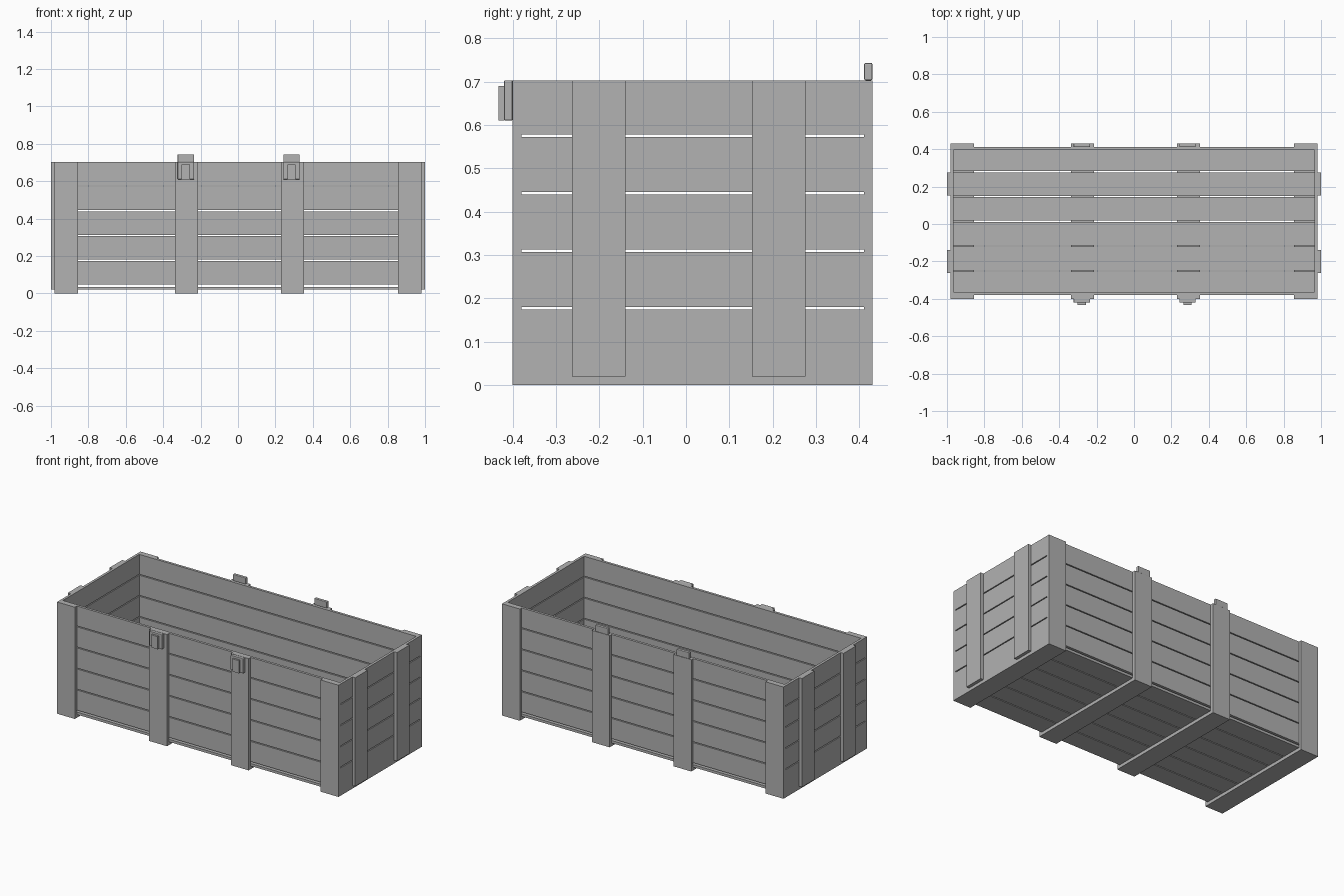
import bpy
import bmesh
from mathutils import Vector

if "Cube" in bpy.data.objects:
    bpy.data.objects.remove(bpy.data.objects["Cube"], do_unlink=True)

grey = bpy.data.materials.new("plain grey")
grey.use_nodes = True
colour = (0.445, 0.445, 0.445, 1)
grey.diffuse_color = colour
grey.node_tree.nodes["Principled BSDF"].inputs["Base Color"].default_value = colour


def finish(name, bm):
    mesh = bpy.data.meshes.new(name)
    bm.to_mesh(mesh)
    bm.free()
    mesh.materials.append(grey)
    ob = bpy.data.objects.new(name, mesh)
    bpy.context.scene.collection.objects.link(ob)
    return ob


def box(name, x, y, z):
    """Box from (low, high) ranges on each axis."""
    bm = bmesh.new()
    bmesh.ops.create_cube(bm, size=1)
    spans = (x, y, z)
    for v in bm.verts:
        v.co = Vector([(s[0] + s[1]) / 2 + c * (s[1] - s[0]) for s, c in zip(spans, v.co)])
    return finish(name, bm)


def soften(ob, width):
    mod = ob.modifiers.new("soft edges", "BEVEL")
    mod.width = width
    mod.segments = 2


TOP, FLOOR = 0.703, 0.02
END, WALL = 0.98, 0.016
FRONT, BACK = -0.38, 0.411          # outer faces of the long walls
FRONT_OUT, BACK_OUT = -0.40, 0.43   # outer faces of the uprights
PITCH, GAP = 0.1325, 0.006

# Floor planks
inner = END - WALL
for i in range(6):
    y = FRONT + i * PITCH
    y1 = BACK if i == 5 else y + PITCH - GAP
    box(f"floor_plank_{i + 1}", (-inner, inner), (y, y1), (FLOOR, FLOOR + WALL))

# Wall planks, the lowest end plank reaching down past the floor
for i in range(5):
    z = 0.048 + i * PITCH
    z1 = TOP if i == 4 else z + PITCH - GAP
    box(f"front_plank_{i + 1}", (-inner, inner), (FRONT, FRONT + WALL), (z, z1))
    box(f"back_plank_{i + 1}", (-inner, inner), (BACK - WALL, BACK), (z, z1))
    low = FLOOR if i == 0 else z
    for side, s in (("left", 1), ("right", -1)):
        box(f"{side}_end_plank_{i + 1}", sorted((s * inner, s * END)), (FRONT, BACK), (low, z1))

# Uprights on the long walls, joined by runners under the floor
for i, x in enumerate((-0.98, -0.338, 0.23, 0.856)):
    span = (x, x + 0.124)
    box(f"front_upright_{i + 1}", span, (FRONT_OUT, FRONT), (0, TOP))
    box(f"back_upright_{i + 1}", span, (BACK, BACK_OUT), (0, TOP))
    box(f"runner_{i + 1}", span, (FRONT, BACK), (0, FLOOR))

# Battens on the ends
for side, s in (("left", 1), ("right", -1)):
    for name, y in (("front", -0.263), ("back", 0.152)):
        box(f"{side}_{name}_batten", sorted((s * END, s)), (y, y + 0.124), (FLOOR, TOP))


def ring(name, x, y, z):
    """Square loop with an open middle, made by insetting the front and back."""
    bm = bmesh.new()
    bar = 0.008
    outer = [(x[0], z[0]), (x[1], z[0]), (x[1], z[1] - bar), (x[1] - bar, z[1]),
             (x[0] + bar, z[1]), (x[0], z[1] - bar)]
    face = bm.faces.new([bm.verts.new((px, y[0], pz)) for px, pz in outer])
    bmesh.ops.inset_region(bm, faces=[face], thickness=bar)
    bm.faces.remove(face)
    rim = bm.faces[:]
    new = bmesh.ops.extrude_face_region(bm, geom=rim, use_keep_orig=True)["geom"]
    moved = [g for g in new if isinstance(g, bmesh.types.BMVert)]
    bmesh.ops.translate(bm, verts=moved, vec=(0, y[1] - y[0], 0))
    bmesh.ops.recalc_face_normals(bm, faces=bm.faces)
    finish(name, bm)


# Latches at the front, catch tabs at the back
for side, x in (("right", -0.279), ("left", 0.286)):
    wide, narrow = (x - 0.044, x + 0.044), (x - 0.022, x + 0.022)
    plate = box(f"{side}_latch_plate", wide, (-0.42, FRONT_OUT), (0.61, TOP))
    soften(plate, 0.003)
    box(f"{side}_latch_block", narrow, (-0.432, -0.42), (0.61, 0.69))
    ring(f"{side}_latch_ring", narrow, (-0.432, -0.42), (0.69, 0.743))
    tab = box(f"{side}_catch_tab", wide, (BACK, BACK_OUT), (TOP, 0.743))
    soften(tab, 0.003)
